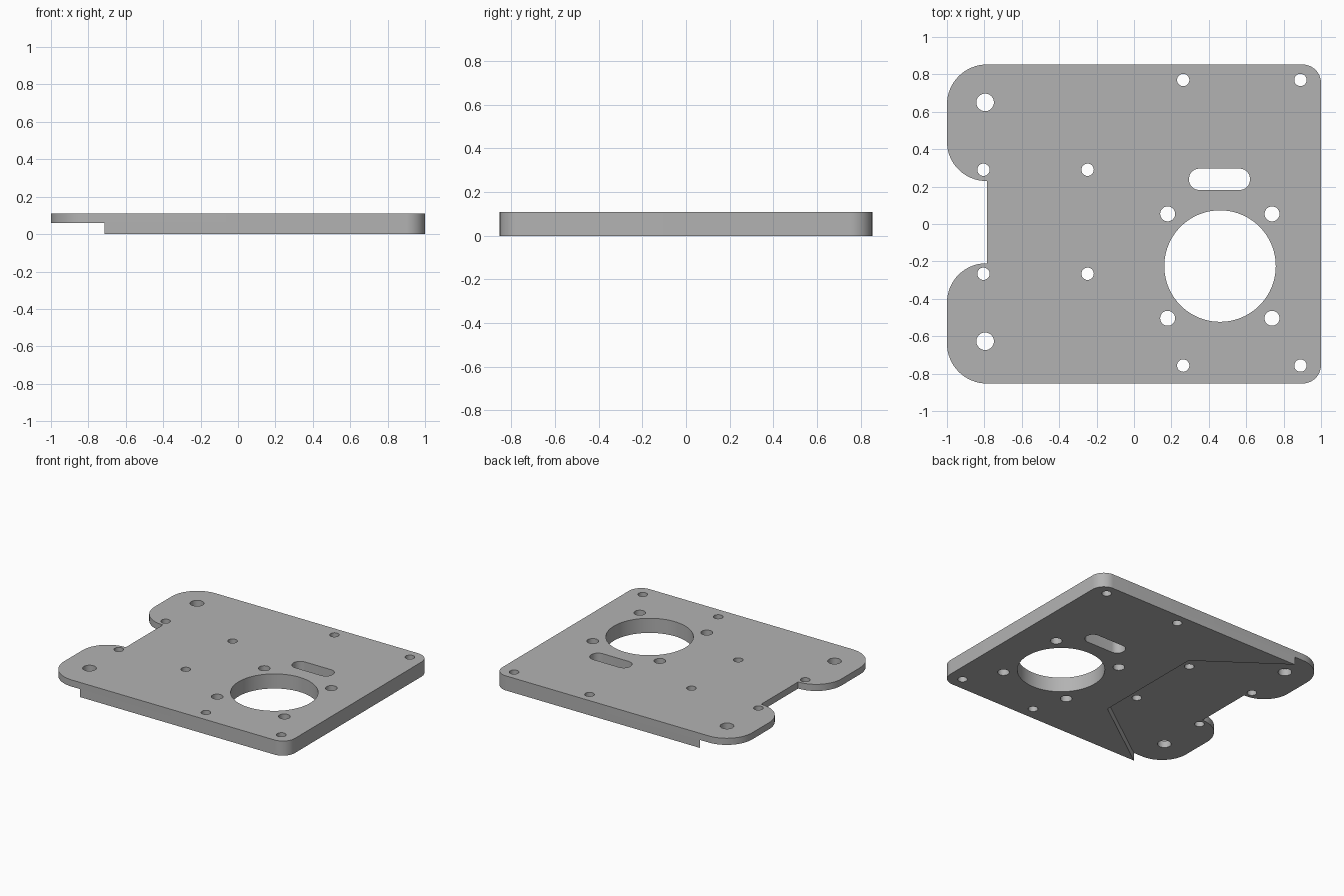
import bpy, bmesh
from math import sin, cos, tan, pi, radians
from mathutils import Vector

cube = bpy.data.objects.get("Cube")
if cube:
    bpy.data.objects.remove(cube, do_unlink=True)

THICK, STEP = 0.11, 0.06

grey = bpy.data.materials.new("plate grey")
grey.use_nodes = True
colour = (0.45, 0.45, 0.45, 1)
grey.diffuse_color = colour
grey.node_tree.nodes["Principled BSDF"].inputs["Base Color"].default_value = colour


def fillet(corners, steps=16):
    """Round each (x, y, radius) corner of a closed outline."""
    out = []
    for i, (x, y, r) in enumerate(corners):
        p = Vector((x, y))
        if r == 0:
            out.append(p)
            continue
        u = (Vector(corners[i - 1][:2]) - p).normalized()
        v = (Vector(corners[(i + 1) % len(corners)][:2]) - p).normalized()
        half = u.angle(v) / 2
        centre = p + (u + v).normalized() * r / sin(half)
        a = p + u * r / tan(half) - centre
        b = p + v * r / tan(half) - centre
        sweep = a.angle(b)
        for k in range(steps + 1):
            t = k / steps
            out.append(centre + (a * sin((1 - t) * sweep) + b * sin(t * sweep)) / sin(sweep))
    return out


def circle(x, y, r, n=40):
    return [Vector((x + r * cos(2 * pi * k / n), y + r * sin(2 * pi * k / n))) for k in range(n)]


def prism(name, outlines, z0, z1):
    """Extrude flat outlines into one solid object."""
    bm = bmesh.new()
    for pts in outlines:
        low = [bm.verts.new((p.x, p.y, z0)) for p in pts]
        high = [bm.verts.new((p.x, p.y, z1)) for p in pts]
        bm.faces.new(low[::-1])
        bm.faces.new(high)
        for k in range(len(pts)):
            j = (k + 1) % len(pts)
            bm.faces.new((low[k], low[j], high[j], high[k]))
    bmesh.ops.recalc_face_normals(bm, faces=bm.faces)
    mesh = bpy.data.meshes.new(name)
    bm.to_mesh(mesh)
    bm.free()
    mesh.materials.append(grey)
    obj = bpy.data.objects.new(name, mesh)
    bpy.context.collection.objects.link(obj)
    return obj


def cut(target, cutter):
    cutter.hide_render = True
    mod = target.modifiers.new("cut", "BOOLEAN")
    mod.operation, mod.solver, mod.object = "DIFFERENCE", "EXACT", cutter
    bpy.context.view_layer.objects.active = target
    bpy.ops.object.modifier_apply(modifier=mod.name)
    bpy.data.objects.remove(cutter, do_unlink=True)


# Plate outline with two rounded lobes beside the notch
plate = prism("mounting_plate", [fillet([
    (1, -0.853, 0.1), (1, 0.853, 0.1),
    (-1, 0.853, 0.214), (-1, 0.23, 0.21), (-0.786, 0.23, 0),
    (-0.786, -0.21, 0), (-1, -0.21, 0.21), (-1, -0.853, 0.214)])], 0, THICK)

# Recess under the lobe side
recess = prism("recess_cutter", [fillet([
    (-1.1, -0.9, 0), (-0.78, -0.9, 0), (-0.125, -0.43, 0.03),
    (-0.125, 0.43, 0.03), (-0.78, 0.9, 0), (-1.1, 0.9, 0)], 6)], -0.1, STEP)
cut(plate, recess)

# Through holes: large bore, its bolt holes, corner and lobe holes, slot
holes = [circle(0.46, -0.225, 0.298, 96)]
holes += [circle(x, y, 0.04) for x in (0.18, 0.738) for y in (0.054, -0.504)]
holes += [circle(x, y, 0.033) for x in (0.263, 0.89) for y in (0.77, -0.757)]
holes += [circle(x, y, 0.033) for x in (-0.805, -0.248) for y in (0.29, -0.266)]
holes += [circle(-0.796, y, 0.047) for y in (0.65, -0.627)]
holes.append(fillet([(0.294, 0.182, 0.055), (0.62, 0.182, 0.055),
                     (0.62, 0.296, 0.055), (0.294, 0.296, 0.055)], 10))
cut(plate, prism("hole_cutter", holes, -0.1, THICK + 0.1))

# Smooth the round walls, keep the rims sharp
bpy.ops.object.select_all(action="DESELECT")
plate.select_set(True)
bpy.context.view_layer.objects.active = plate
bpy.ops.object.shade_smooth_by_angle(angle=radians(30))
